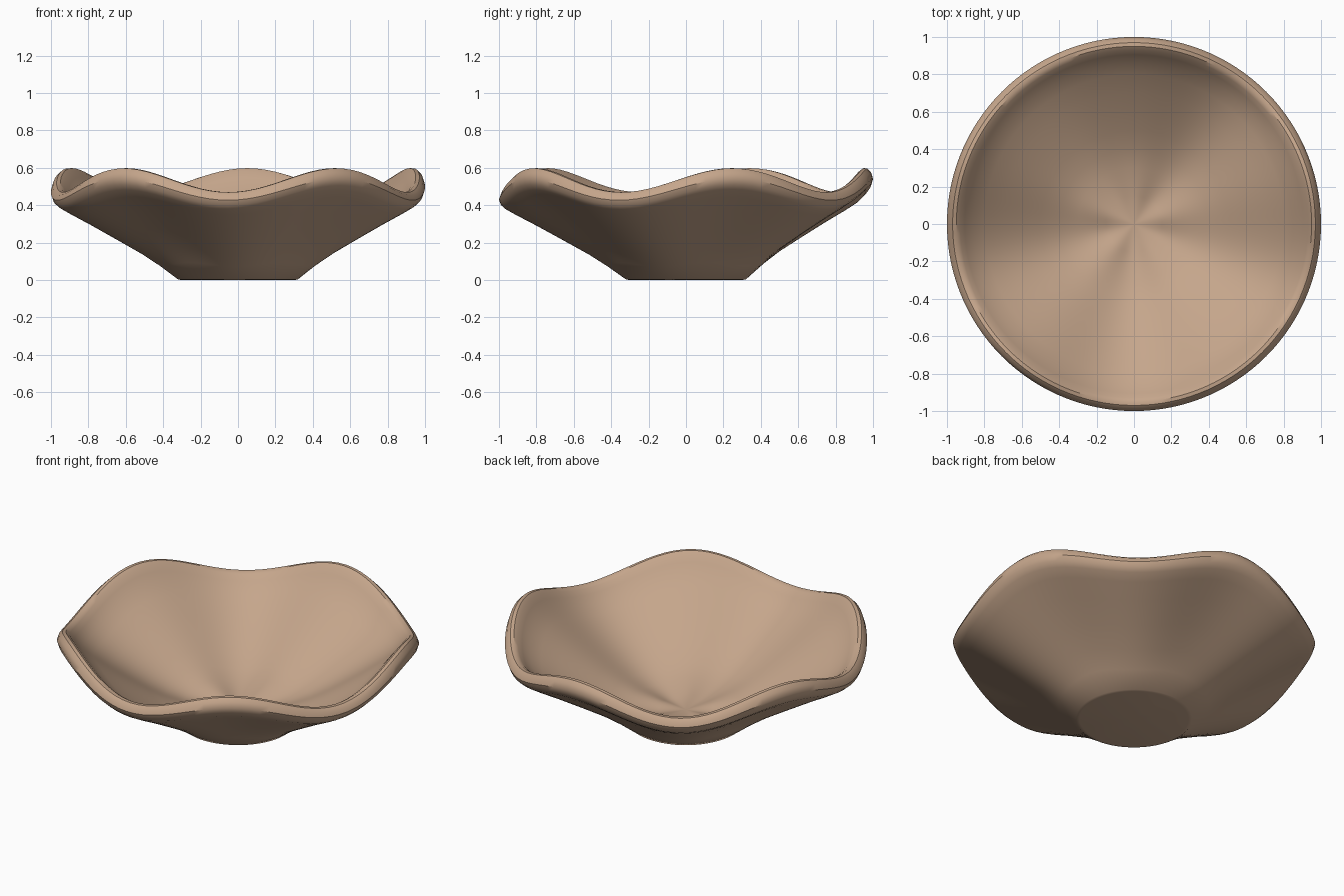
import bpy, bmesh, math

cube = bpy.data.objects.get("Cube")
if cube:
    bpy.data.objects.remove(cube, do_unlink=True)

SEGMENTS = 120
WAVES = 5
PEAK = math.radians(87)      # direction of one crest of the rim
SWING = 0.12                 # crest height relative to the mean height

# Half section (radius, mean height): foot, outer wall, rolled rim, inner wall, floor
outer_wall = [(0.3, 0), (0.32, 0.003), (0.42, 0.083), (0.52, 0.155), (0.66, 0.243),
              (0.8, 0.33), (0.91, 0.395)]
rim = [(0.965, 0.43), (0.99, 0.455), (1.0, 0.485), (0.99, 0.515), (0.97, 0.533),
       (0.95, 0.534), (0.93, 0.52), (0.905, 0.49)]
inner_wall = [(0.86, 0.441), (0.8, 0.394), (0.7, 0.325), (0.6, 0.263), (0.5, 0.204),
              (0.4, 0.153), (0.3, 0.115), (0.15, 0.085)]
profile = outer_wall + rim + inner_wall

# Material
clay = bpy.data.materials.new("warm_tan_clay")
clay.use_nodes = True
tan = (0.56, 0.38, 0.26, 1)
clay.diffuse_color = tan
clay.node_tree.nodes["Principled BSDF"].inputs["Base Color"].default_value = tan

# Turned bowl whose height swells and dips around the rim
bm = bmesh.new()
rings = []
for radius, height in profile:
    ring = []
    for i in range(SEGMENTS):
        a = math.tau * i / SEGMENTS
        z = height * (1 + SWING * math.cos(WAVES * (a - PEAK)))
        ring.append(bm.verts.new((radius * math.cos(a), radius * math.sin(a), z)))
    rings.append(ring)
for low, high in zip(rings, rings[1:]):
    for i in range(SEGMENTS):
        j = (i + 1) % SEGMENTS
        bm.faces.new((low[i], low[j], high[j], high[i]))

# Closed foot and floor
for ring, height in ((rings[0], 0), (rings[-1], 0.07)):
    centre = bm.verts.new((0, 0, height))
    for i in range(SEGMENTS):
        bm.faces.new((ring[i], ring[(i + 1) % SEGMENTS], centre))
bmesh.ops.recalc_face_normals(bm, faces=bm.faces)

mesh = bpy.data.meshes.new("wavy_bowl")
bm.to_mesh(mesh)
bm.free()
mesh.materials.append(clay)
bowl = bpy.data.objects.new("wavy_bowl", mesh)
bpy.context.collection.objects.link(bowl)
bpy.context.view_layer.objects.active = bowl
bowl.select_set(True)
bpy.ops.object.shade_smooth_by_angle(angle=math.radians(35))
